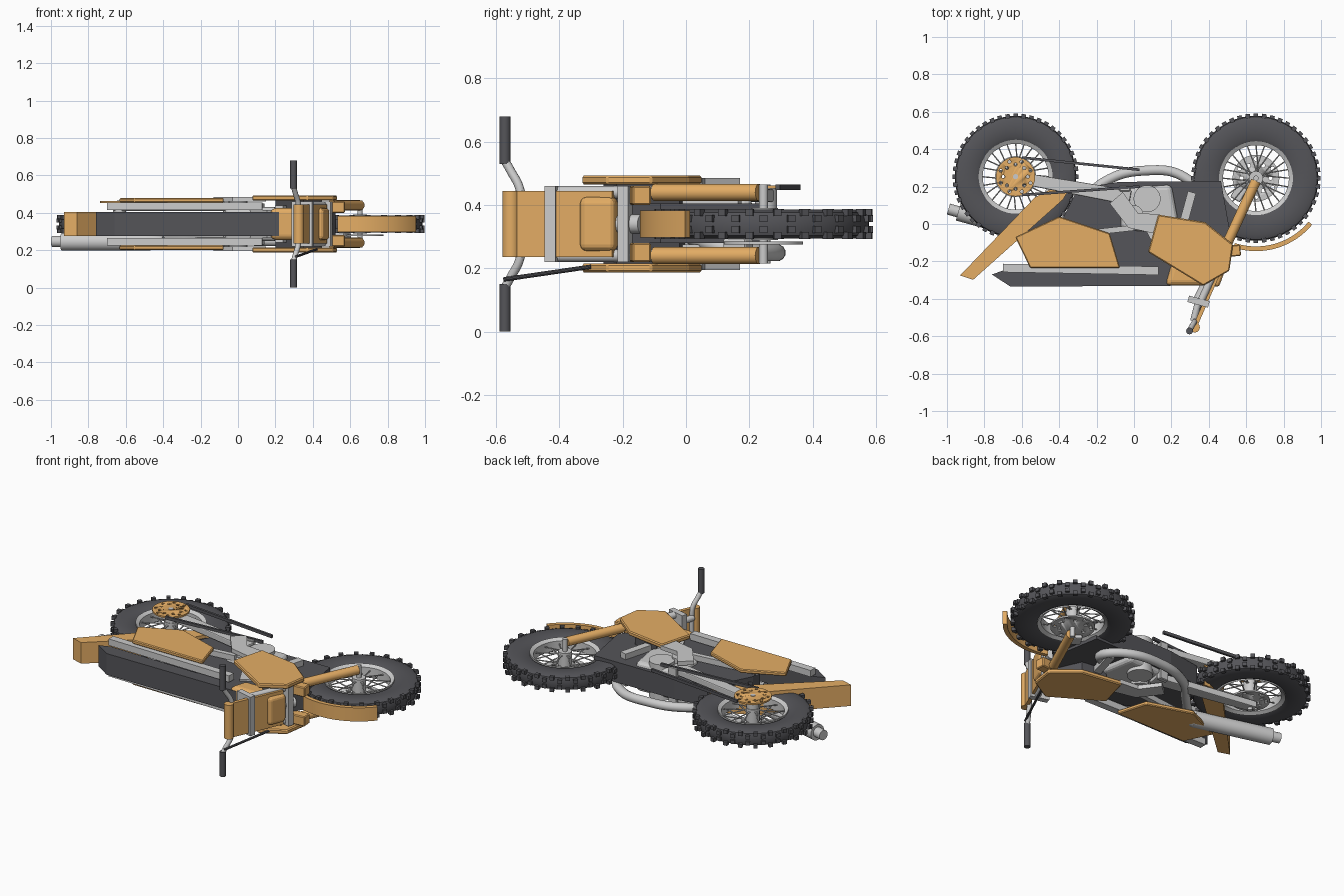
import bpy, bmesh
from math import sin, cos, pi, tau, radians
from mathutils import Vector, Matrix

if "Cube" in bpy.data.objects:
    bpy.data.objects.remove(bpy.data.objects["Cube"])

ZC = 0.34  # mid plane: the bike lies on its side, its "up" is -y


def material(name, rgb):
    m = bpy.data.materials.new(name)
    m.diffuse_color = (*rgb, 1)
    m.use_nodes = True
    m.node_tree.nodes["Principled BSDF"].inputs["Base Color"].default_value = m.diffuse_color
    return m


ORANGE = material("orange", (0.78, 0.42, 0.13))
DARK = material("dark_grey", (0.09, 0.09, 0.1))


def finish(name, bm, mat=None, smooth=True):
    bmesh.ops.recalc_face_normals(bm, faces=bm.faces)
    me = bpy.data.meshes.new(name)
    bm.to_mesh(me)
    bm.free()
    ob = bpy.data.objects.new(name, me)
    bpy.context.collection.objects.link(ob)
    if mat:
        me.materials.append(mat)
    if smooth:
        bpy.ops.object.select_all(action='DESELECT')
        ob.select_set(True)
        bpy.context.view_layer.objects.active = ob
        bpy.ops.object.shade_smooth_by_angle(angle=radians(35))
    return ob


def bevel(ob, w, seg=2):
    m = ob.modifiers.new("bevel", 'BEVEL')
    m.width, m.segments, m.limit_method = w, seg, 'ANGLE'
    return ob


def prism(name, pts, z0, z1, mat=None):
    """Extrude a side profile across the bike."""
    bm = bmesh.new()
    f = bm.faces.new([bm.verts.new((x, y, z0)) for x, y in pts])
    r = bmesh.ops.extrude_face_region(bm, geom=[f])
    bmesh.ops.translate(bm, vec=(0, 0, z1 - z0), verts=[v for v in r["geom"] if isinstance(v, bmesh.types.BMVert)])
    return finish(name, bm, mat, False)


def add_rod(bm, a, b, r, r2=None, seg=20):
    a, b = Vector(a), Vector(b)
    d = b - a
    m = Matrix.Translation((a + b) / 2) @ d.to_track_quat('Z', 'Y').to_matrix().to_4x4()
    bmesh.ops.create_cone(bm, cap_ends=True, segments=seg, radius1=r, radius2=r if r2 is None else r2, depth=d.length, matrix=m)


def rod(name, a, b, r, mat=None, r2=None, seg=20):
    bm = bmesh.new()
    add_rod(bm, a, b, r, r2, seg)
    return finish(name, bm, mat)


def bar(name, a, b, w, z0, z1, mat=None, w2=None):
    """Flat bar between two side-view points."""
    a, b = Vector(a), Vector(b)
    n = (b - a).orthogonal().normalized() / 2
    w2 = w2 or w
    return prism(name, [a + n * w, b + n * w2, b - n * w2, a - n * w], z0, z1, mat)


def lathe(name, prof, c, mat=None, seg=56, arc=(0, tau)):
    """Revolve a closed (radius, offset) section about the wheel axis."""
    bm = bmesh.new()
    full = arc[1] - arc[0] > 6.28
    n = seg if full else seg + 1
    rings = []
    for i in range(n):
        a = arc[0] + (arc[1] - arc[0]) * i / seg
        rings.append([bm.verts.new((c[0] + r * cos(a), c[1] + r * sin(a), ZC + h)) for r, h in prof])
    k = len(prof)
    for i in range(n if full else n - 1):
        p, q = rings[i], rings[(i + 1) % n]
        for j in range(k):
            bm.faces.new((p[j], p[(j + 1) % k], q[(j + 1) % k], q[j]))
    if not full:
        bm.faces.new(rings[0])
        bm.faces.new(rings[-1])
    return finish(name, bm, mat)


def tube(name, pts, r, mat=None):
    cu = bpy.data.curves.new(name, 'CURVE')
    cu.dimensions, cu.bevel_depth, cu.bevel_resolution, cu.use_fill_caps = '3D', r, 4, True
    s = cu.splines.new('BEZIER')
    s.bezier_points.add(len(pts) - 1)
    for p, co in zip(s.bezier_points, pts):
        p.co = co
        p.handle_left_type = p.handle_right_type = 'AUTO'
    ob = bpy.data.objects.new(name, cu)
    bpy.context.collection.objects.link(ob)
    if mat:
        cu.materials.append(mat)
    return ob


def disc(name, c, r, dz, mat=None, holes=12):
    """Thin drilled disc with a ring of holes, cut by a hidden helper."""
    ob = rod(name, (*c, ZC + dz - 0.005), (*c, ZC + dz + 0.005), r, mat, seg=48)
    bm = bmesh.new()
    for i in range(holes):
        a, q = tau * i / holes, r * (0.82 if i % 2 else 0.62)
        p = (c[0] + q * cos(a), c[1] + q * sin(a))
        add_rod(bm, (*p, ZC + dz - 0.03), (*p, ZC + dz + 0.03), r * 0.085, seg=10)
    cut = finish(name + "_cutter", bm)
    cut.hide_render = True
    cut.hide_set(True)
    m = ob.modifiers.new("holes", 'BOOLEAN')
    m.operation, m.object = 'DIFFERENCE', cut
    return ob


def wheel(name, c, R):
    t = R - 0.012
    half = [(0.19, 0.03), (0.215, 0.043), (t - 0.03, 0.046), (t - 0.006, 0.036), (t, 0.015)]
    lathe(name + "_tyre", half + [(r, -h) for r, h in reversed(half)], c, DARK)
    lathe(name + "_rim", [(0.176, 0.03), (0.198, 0.043), (0.198, -0.043), (0.176, -0.03)], c)
    # tread blocks
    bm = bmesh.new()
    for i in range(48):
        for s in (-1, 1):
            m = (Matrix.Translation((*c, ZC)) @ Matrix.Rotation(tau * i / 48, 4, 'Z')
                 @ Matrix.Translation((R - 0.012, 0, s * (0.036 if i % 2 else 0.018)))
                 @ Matrix.Diagonal((0.024, 0.024, 0.022, 1)))
            bmesh.ops.create_cube(bm, size=1, matrix=m)
    finish(name + "_knobs", bm, DARK, False)
    # hub and spokes
    bm = bmesh.new()
    for i in range(24):
        s = 1 if i % 2 else -1
        a = tau * i / 24
        b = a + (0.5 if i % 4 < 2 else -0.5)
        add_rod(bm, (c[0] + 0.03 * cos(b), c[1] + 0.03 * sin(b), ZC + s * 0.035),
                (c[0] + 0.18 * cos(a), c[1] + 0.18 * sin(a), ZC + s * 0.01), 0.004, seg=6)
    finish(name + "_spokes", bm)
    rod(name + "_hub", (*c, ZC - 0.05), (*c, ZC + 0.05), 0.038)
    rod(name + "_axle", (*c, ZC - 0.125), (*c, ZC + 0.125), 0.014)


REAR, FRONT = (-0.633, 0.253), (0.652, 0.245)
wheel("rear_wheel", REAR, 0.337)
wheel("front_wheel", FRONT, 0.346)
disc("sprocket", REAR, 0.105, 0.117, ORANGE, 16)
rod("sprocket_carrier", (*REAR, ZC + 0.05), (*REAR, ZC + 0.115), 0.035)
disc("rear_brake_disc", REAR, 0.11, -0.06)
disc("front_brake_disc", FRONT, 0.125, -0.06)
bevel(bar("brake_caliper", (0.54, 0.13), (0.58, 0.2), 0.06, ZC - 0.085, ZC - 0.045), 0.008)
bar("chain_lower", (-0.6, 0.355), (0.03, 0.29), 0.014, ZC + 0.107, ZC + 0.125, DARK)
bar("chain_upper", (-0.6, 0.155), (0.03, 0.2), 0.014, ZC + 0.107, ZC + 0.125, DARK)

# central body, seat and tank
prism("body", [(-0.42, -0.12), (-0.42, -0.05), (-0.3, 0.19), (-0.08, 0.225), (0.465, 0.23), (0.52, -0.08),
               (0.4, -0.25), (0.2, -0.28), (-0.08, -0.26)], ZC - 0.06, ZC + 0.065, DARK)
prism("seat", [(-0.76, -0.27), (-0.69, -0.245), (0.22, -0.26), (0.22, -0.33), (-0.66, -0.335)],
      ZC - 0.065, ZC + 0.065, DARK)
tank = prism("tank", [(0.165, -0.33), (0.45, -0.33), (0.465, -0.21), (0.2, -0.21)], ZC - 0.085, ZC + 0.085, ORANGE)
bevel(tank, 0.03, 4)

# fenders
prism("rear_fender", [(-0.93, -0.275), (-0.86, -0.298), (-0.38, 0.13), (-0.32, 0.23), (-0.36, 0.23), (-0.53, 0.142)],
      ZC - 0.065, ZC + 0.065, ORANGE)
lathe("front_fender", [(0.365, -0.042), (0.39, -0.042), (0.39, 0.042), (0.365, 0.042)], FRONT, ORANGE,
      seg=20, arc=(-0.6 * pi, -0.22 * pi))

# parts repeated on both sides
for side, s in (("left", 1), ("right", -1)):
    def z(d):
        return ZC + s * d
    bevel(prism(side + "_shroud", [(0.13, 0.05), (0.38, 0.01), (0.53, -0.11), (0.51, -0.25), (0.37, -0.33), (0.075, -0.15)],
                z(0.125), z(0.153), ORANGE), 0.006, 1)
    prism(side + "_radiator", [(0.2, 0.0), (0.36, -0.02), (0.45, -0.22), (0.35, -0.26)], z(0.06), z(0.125), DARK)
    bevel(prism(side + "_side_panel", [(-0.635, -0.07), (-0.4, 0.04), (-0.13, -0.05), (-0.075, -0.235), (-0.555, -0.235)],
                z(0.115), z(0.138), ORANGE), 0.005, 1)
    bar(side + "_seat_rail", (-0.7, -0.235), (0.13, -0.25), 0.045, z(0.075), z(0.115))
    bar(side + "_panel_strut", (-0.45, -0.07), (0.0, -0.02), 0.03, z(0.08), z(0.114))
    bevel(bar(side + "_swingarm", (-0.66, 0.255), (-0.02, 0.14), 0.06, z(0.07), z(0.11), w2=0.08), 0.006)
    bar(side + "_frame_tube", (0.31, 0.17), (0.22, -0.16), 0.045, z(0.065), z(0.1))
    prism(side + "_engine_plate", [(-0.13, 0.11), (-0.03, -0.02), (0.14, 0.1), (0.02, 0.2)][:2]
          + [(0.15, -0.06), (0.14, 0.05), (0.02, 0.06), (-0.06, 0.17)], z(0.12), z(0.145))
    rod(side + "_plate_boss", (0.0, 0.05, z(0.06)), (0.0, 0.05, z(0.12)), 0.05)
    rod(side + "_fork_lower", (0.652, 0.23, z(0.1)), (0.5, -0.1, z(0.1)), 0.027, ORANGE)
    rod(side + "_fork_upper", (0.5, -0.1, z(0.1)), (0.355, -0.42, z(0.1)), 0.02)
    bevel(bar(side + "_fork_clamp", (0.45, -0.15), (0.57, -0.14), 0.06, z(0.06), z(0.12), ORANGE), 0.005, 1)
    rod(side + "_grip", (0.297, -0.572, z(0.19)), (0.297, -0.572, z(0.34)), 0.018, DARK)
    rod(side + "_bar_clamp", (0.345, -0.41, z(0.05)), (0.318, -0.52, z(0.05)), 0.018)
    bevel(bar(side + "_foot_peg", (-0.08, 0.19), (-0.02, 0.19), 0.03, z(0.06), z(0.12)), 0.004, 1)

# engine
eng = prism("engine_block", [(-0.07, 0.19), (0.2, 0.21), (0.235, 0.02), (0.2, -0.05), (-0.07, -0.03)], ZC - 0.09, ZC + 0.09)
bevel(eng, 0.025, 3)
rod("clutch_cover", (0.07, 0.135, ZC - 0.11), (0.07, 0.135, ZC + 0.11), 0.072, seg=40)
bar("engine_cylinder", (0.13, 0.0), (0.22, -0.17), 0.15, ZC - 0.075, ZC + 0.075)

# steering
bar("lower_fork_bridge", (0.43, -0.18), (0.5, -0.2), 0.035, ZC - 0.12, ZC + 0.12)
bar("upper_fork_bridge", (0.29, -0.4), (0.4, -0.43), 0.035, ZC - 0.12, ZC + 0.12)
rod("steering_stem", (0.48, -0.14, ZC), (0.34, -0.42, ZC), 0.03)
hb = [(0.297, -0.572, 0.2), (0.305, -0.555, 0.17), (0.322, -0.525, 0.11), (0.325, -0.52, 0.05)]
tube("handlebar", [(x, y, ZC + d) for x, y, d in hb] + [(x, y, ZC - d) for x, y, d in reversed(hb)], 0.014)
bar("number_plate", (0.325, -0.55), (0.465, -0.23), 0.022, ZC - 0.105, ZC + 0.105, ORANGE)
rod("bar_pad", (0.325, -0.553, ZC - 0.105), (0.325, -0.553, ZC + 0.105), 0.027, ORANGE)
headlight = bar("headlight", (0.425, -0.33), (0.465, -0.22), 0.06, ZC - 0.085, ZC + 0.085, ORANGE)
bevel(headlight, 0.02, 3)
rod("brake_hose", (0.31, -0.575, ZC - 0.175), (0.42, -0.3, ZC - 0.135), 0.007, DARK, seg=10)

# exhaust on the lower side
ZE = 0.25
tube("exhaust_pipe", [(0.22, 0.02, 0.3), (0.35, 0.14, 0.26), (0.27, 0.25, ZE), (0.05, 0.285, ZE), (-0.15, 0.23, ZE),
                      (-0.3, 0.09, ZE), (-0.44, -0.06, ZE)], 0.027)
rod("muffler_cone", (-0.4, -0.085, ZE - 0.005), (-0.48, -0.062, ZE - 0.005), 0.03, r2=0.048, seg=28)
rod("muffler", (-0.48, -0.062, ZE - 0.005), (-0.94, 0.065, ZE - 0.005), 0.048, seg=28)
rod("muffler_tip", (-0.93, 0.062, ZE - 0.003), (-0.992, 0.08, ZE - 0.003), 0.03, seg=24)
